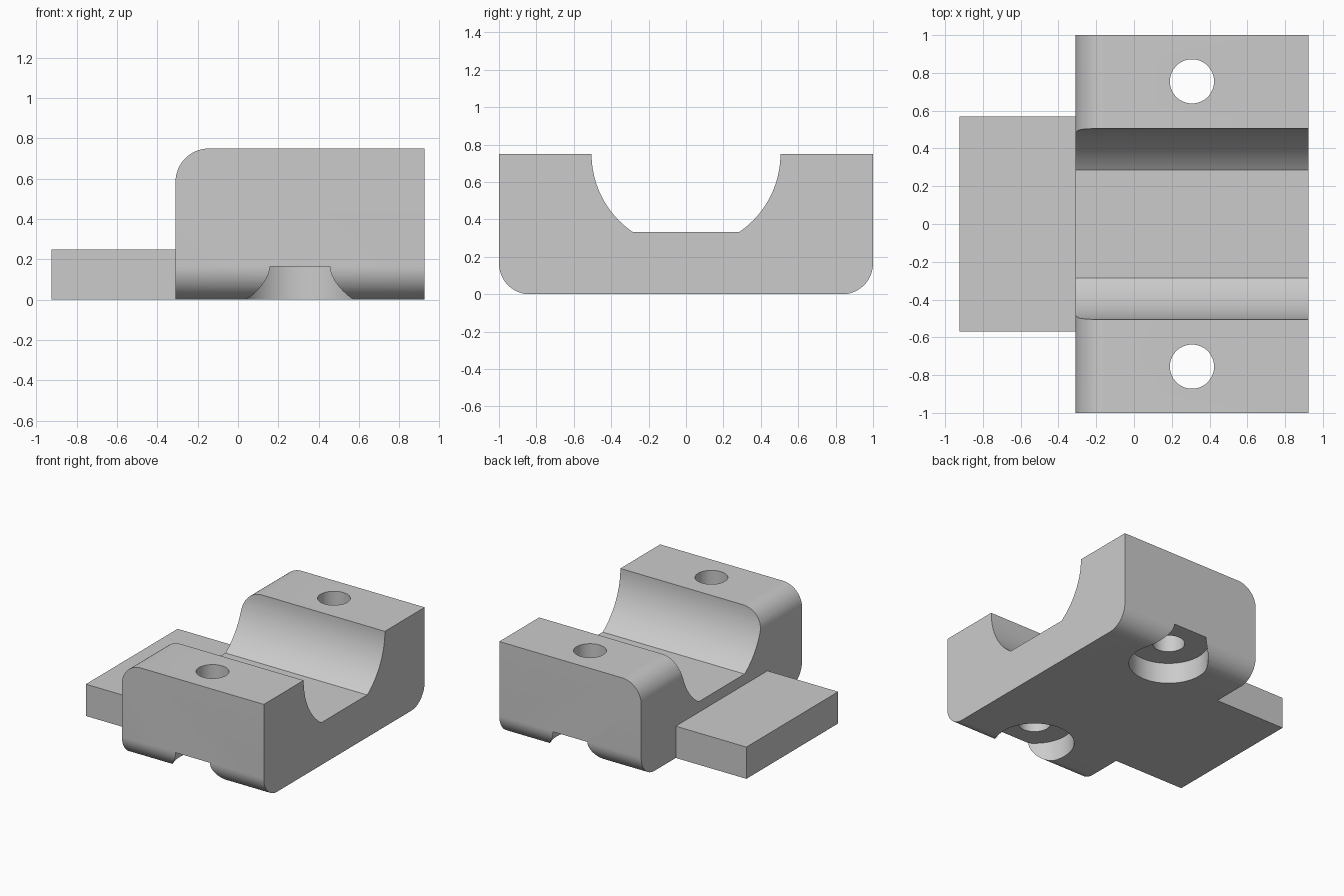
import bpy, bmesh
from math import sin, cos, pi, radians
from mathutils import Vector

if "Cube" in bpy.data.objects:
    bpy.data.objects.remove(bpy.data.objects["Cube"])

grey = bpy.data.materials.new("plain grey")
grey.use_nodes = True
COLOUR = (0.6, 0.6, 0.6, 1)
grey.diffuse_color = COLOUR
grey.node_tree.nodes["Principled BSDF"].inputs["Base Color"].default_value = COLOUR

X0, X1, XB = -0.925, 0.925, -0.31   # plate end, body end, body start
TOP, FILLET = 0.75, 0.165
HOLE_X, HOLE_Y = 0.307, 0.755


def arc(cx, cy, r, start, end, steps=16):
    """Points along an arc, angles in degrees."""
    angles = [radians(start + (end - start) * i / steps) for i in range(steps + 1)]
    return [(cx + r * cos(a), cy + r * sin(a)) for a in angles]


def prism(name, points, place, low, high):
    """Extrude a closed profile; place(u, v, w) maps it into space."""
    bm = bmesh.new()
    face = bm.faces.new([bm.verts.new(place(u, v, low)) for u, v in points])
    moved = bmesh.ops.extrude_face_region(bm, geom=[face])["geom"]
    shift = Vector(place(0, 0, high)) - Vector(place(0, 0, low))
    bmesh.ops.translate(bm, verts=[g for g in moved if isinstance(g, bmesh.types.BMVert)], vec=shift)
    bmesh.ops.recalc_face_normals(bm, faces=bm.faces)
    mesh = bpy.data.meshes.new(name)
    bm.to_mesh(mesh)
    bm.free()
    mesh.materials.append(grey)
    obj = bpy.data.objects.new(name, mesh)
    bpy.context.collection.objects.link(obj)
    return obj


def combine(target, other, operation):
    """Apply an exact boolean and discard the second shape."""
    mod = target.modifiers.new(operation, "BOOLEAN")
    mod.operation, mod.solver, mod.object = operation, "EXACT", other
    bpy.context.view_layer.objects.active = target
    bpy.ops.object.modifier_apply(modifier=mod.name)
    bpy.data.objects.remove(other)


def along_x(u, v, w):
    return (w, u, v)


def along_y(u, v, w):
    return (u, w, v)


def along_z(u, v, w):
    return (u, v, w)


# Clamp body: rounded lower corners and a round channel with a flat floor
half = arc(1 - FILLET, FILLET, FILLET, -90, 0) + [(1, TOP)] + arc(0, TOP, 0.505, 0, -55.6, 24)
profile = half + [(-y, z) for y, z in reversed(half)]
body = prism("clamp_body", profile, along_x, XB, X1)

# Rounded upper edge on the plate side
side = arc(XB + FILLET, TOP - FILLET, FILLET, 180, 90) + [(X1 + 0.1, TOP), (X1 + 0.1, TOP + 0.1),
                                                         (XB - 0.1, TOP + 0.1), (XB - 0.1, TOP - FILLET)]
combine(body, prism("edge_cutter", side, along_y, -1.1, 1.1), "DIFFERENCE")

# Tongue plate
tongue = [(X0, -0.57), (XB + 0.1, -0.57), (XB + 0.1, 0.57), (X0, 0.57)]
combine(body, prism("tongue_plate", tongue, along_z, 0, 0.25), "UNION")

# Bolt holes with wide recesses underneath that break through the sides
for sign in (-1, 1):
    for radius, low, high in ((0.117, -0.1, 1), (0.287, -0.1, FILLET)):
        ring = arc(HOLE_X, sign * HOLE_Y, radius, 0, 360, 64)[:-1]
        combine(body, prism("bolt_cutter", ring, along_z, low, high), "DIFFERENCE")

bpy.ops.object.select_all(action="DESELECT")
body.select_set(True)
bpy.context.view_layer.objects.active = body
bpy.ops.object.shade_smooth_by_angle(angle=radians(30))
